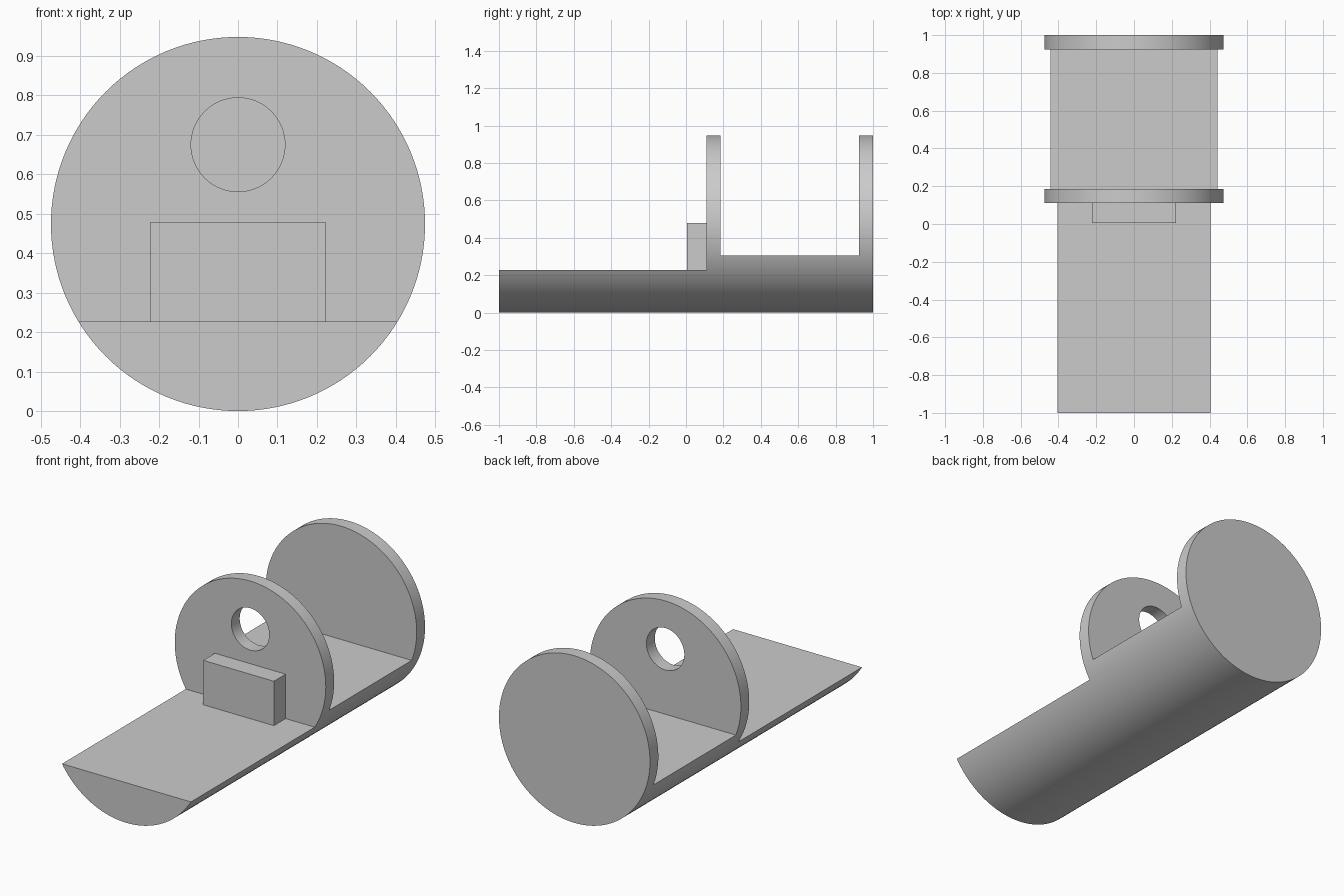
import bpy
from math import radians

cube = bpy.data.objects.get("Cube")
if cube:
    bpy.data.objects.remove(cube, do_unlink=True)

R = 0.474                              # outer radius, also the axis height
DISC_FRONT, DISC_BACK = 0.11, 0.185    # pierced disc
END_FRONT = 0.925                      # end disc
FRONT_DECK, REAR_DECK = 0.227, 0.305   # flat heights

grey = bpy.data.materials.new("plain grey")
grey.use_nodes = True
grey.diffuse_color = (0.6, 0.6, 0.6, 1)
grey.node_tree.nodes["Principled BSDF"].inputs["Base Color"].default_value = (0.6, 0.6, 0.6, 1)


def finish(name):
    obj = bpy.context.object
    obj.name = name
    obj.data.materials.append(grey)
    return obj


def rod(name, radius, y0, y1, z, sides):
    """Cylinder lying along y."""
    bpy.ops.mesh.primitive_cylinder_add(
        vertices=sides, radius=radius, depth=y1 - y0,
        location=(0, (y0 + y1) / 2, z), rotation=(radians(90), 0, 0))
    return finish(name)


def box(name, half_width, y0, y1, z0, z1):
    bpy.ops.mesh.primitive_cube_add(size=1, location=(0, (y0 + y1) / 2, (z0 + z1) / 2))
    bpy.context.object.scale = (2 * half_width, y1 - y0, z1 - z0)
    bpy.ops.object.transform_apply(location=False, rotation=False, scale=True)
    return finish(name)


# Full rod, carved into a half-round base carrying two discs
body = rod("half_round_base_with_discs", R, -1, 1, R, 128)
cutters = [
    box("front_deck_cutter", 1, -1.5, DISC_FRONT, FRONT_DECK, 2),
    box("rear_deck_cutter", 1, DISC_BACK, END_FRONT, REAR_DECK, 2),
    rod("hole_cutter", 0.119, DISC_FRONT - 0.05, DISC_BACK + 0.05, 0.675, 64),
]
bpy.ops.object.select_all(action="DESELECT")
body.select_set(True)
bpy.context.view_layer.objects.active = body
for cutter in cutters:
    cutter.hide_render = True
    cut = body.modifiers.new(cutter.name, "BOOLEAN")
    cut.operation = "DIFFERENCE"
    cut.solver = "EXACT"
    cut.object = cutter
    bpy.ops.object.modifier_apply(modifier=cut.name)
for cutter in cutters:
    bpy.data.objects.remove(cutter, do_unlink=True)
bpy.ops.object.shade_smooth_by_angle(angle=radians(30))

# Block standing on the front deck against the pierced disc
box("front_block", 0.222, 0.005, DISC_FRONT, FRONT_DECK, 0.479)
